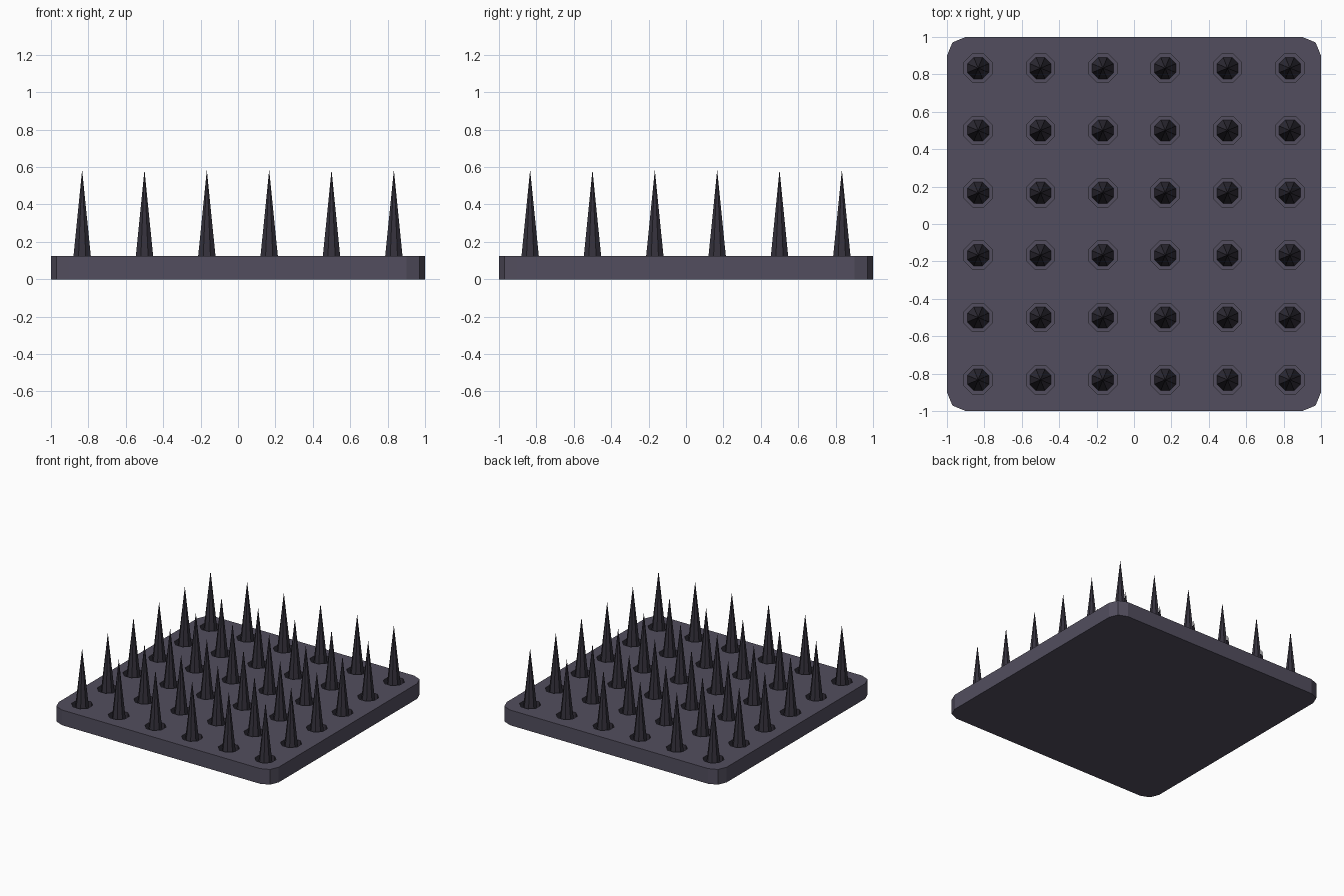
import bpy, bmesh, math
from mathutils import Matrix

if "Cube" in bpy.data.objects:
    bpy.data.objects.remove(bpy.data.objects["Cube"])

TOP, FLOOR, TIP = 0.125, 0.015, 0.585
SPOTS = [(-5 + 2 * i) / 6 for i in range(6)]
TURN = Matrix.Rotation(math.pi / 8, 4, 'Z')


def material(name, color):
    m = bpy.data.materials.new(name)
    m.diffuse_color = (*color, 1)
    m.use_nodes = True
    m.node_tree.nodes["Principled BSDF"].inputs["Base Color"].default_value = m.diffuse_color
    return m


stone = material("plate_grey", (0.085, 0.076, 0.112))
dark = material("spike_dark", (0.035, 0.031, 0.045))


def finish(bm, name, mats):
    me = bpy.data.meshes.new(name)
    bm.normal_update()
    bm.to_mesh(me)
    bm.free()
    for m in mats:
        me.materials.append(m)
    ob = bpy.data.objects.new(name, me)
    bpy.context.collection.objects.link(ob)
    return ob


def octagons(r1, r2, z1, z2):
    # one eight-sided cone or prism at every grid position
    bm = bmesh.new()
    for x in SPOTS:
        for y in SPOTS:
            bmesh.ops.create_cone(
                bm, cap_ends=True, segments=8, radius1=r1, radius2=r2, depth=z2 - z1,
                matrix=Matrix.Translation((x, y, (z1 + z2) / 2)) @ TURN)
    bmesh.ops.remove_doubles(bm, verts=bm.verts, dist=1e-5)
    return bm


# base plate with rounded vertical corners
bm = bmesh.new()
bmesh.ops.create_cube(bm, size=1, matrix=Matrix.Translation((0, 0, TOP / 2))
                      @ Matrix.Diagonal((2, 2, TOP, 1)))
upright = [e for e in bm.edges if abs(e.verts[0].co.z - e.verts[1].co.z) > 0.01]
bmesh.ops.bevel(bm, geom=upright, offset=0.1, segments=2, profile=0.5, affect='EDGES')
plate = finish(bm, "base_plate", [stone, dark])

# sockets cut into the plate, dark walls and plate-coloured floors
bm = octagons(0.081, 0.081, FLOOR, TOP + 0.1)
bm.normal_update()
for f in bm.faces:
    f.material_index = 1 if abs(f.normal.z) < 0.5 else 0
cutter = finish(bm, "socket_cutter", [stone, dark])
cutter.hide_render = True
cutter.hide_set(True)
mod = plate.modifiers.new("sockets", 'BOOLEAN')
mod.operation = 'DIFFERENCE'
mod.solver = 'EXACT'
mod.object = cutter

# spikes standing in the sockets
finish(octagons(0.062, 0, FLOOR, TIP), "spikes", [dark])
